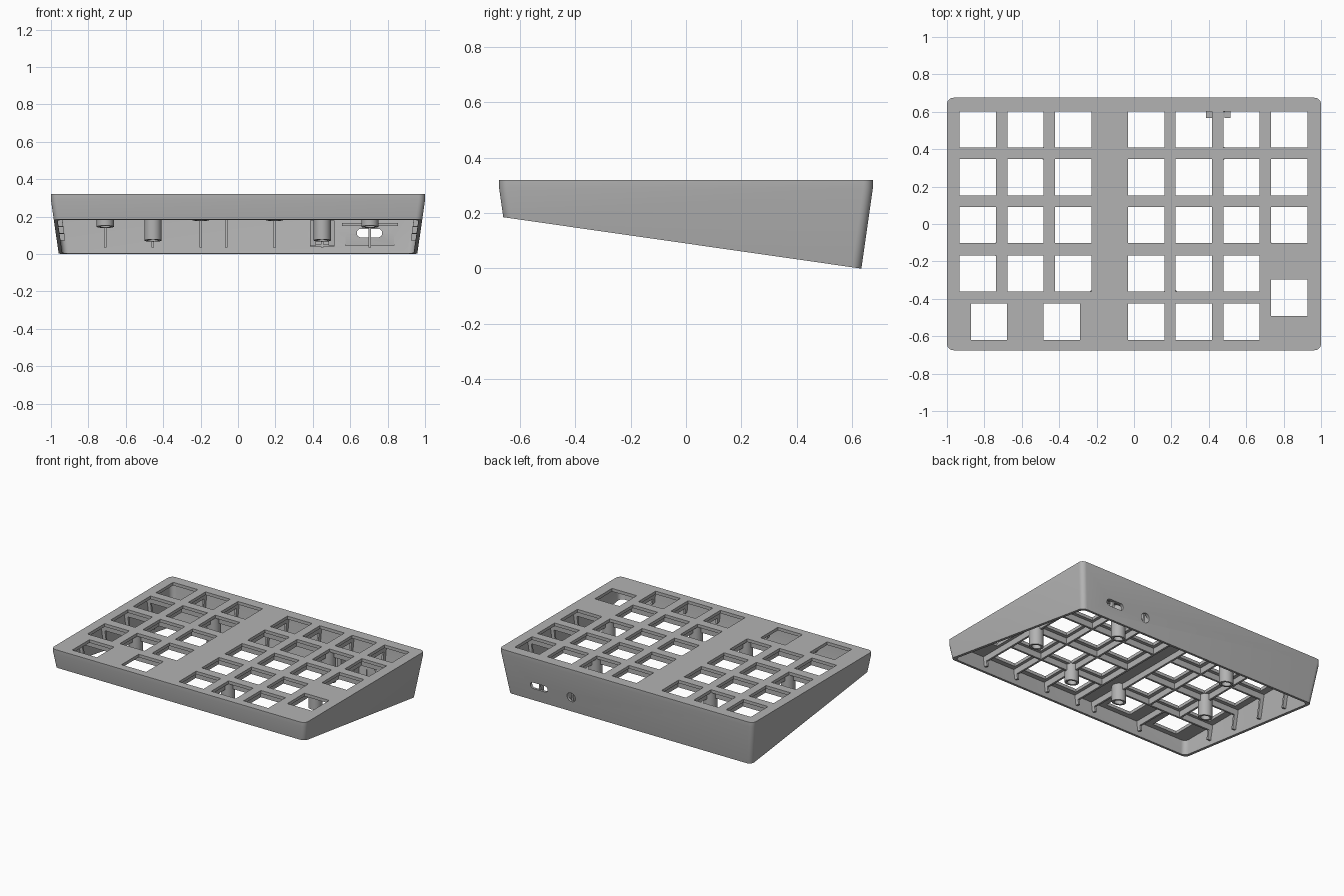
import bpy, bmesh, math

old = bpy.data.objects.get("Cube")
if old:
    bpy.data.objects.remove(old, do_unlink=True)

TOP, BAND, UNDER = 0.32, 0.29, 0.298   # top face, start of wall taper, plate underside
HALF_X, HALF_Y = 1.0, 0.675
TAPER = 0.143
WALL = 0.02

grey = bpy.data.materials.new("case_grey")
grey.use_nodes = True
grey.diffuse_color = (0.45, 0.45, 0.45, 1)
grey.node_tree.nodes["Principled BSDF"].inputs["Base Color"].default_value = (0.45, 0.45, 0.45, 1)


def base_z(y):
    """Height of the sloping underside."""
    return max(0.0, 0.185 - (y + 0.66) * 0.1434)


def inset(z):
    """How far the outer wall has leaned in at height z."""
    return TAPER * max(0.0, BAND - z)


def finish(name, bm, smooth=False):
    bmesh.ops.recalc_face_normals(bm, faces=bm.faces[:])
    mesh = bpy.data.meshes.new(name)
    bm.to_mesh(mesh)
    bm.free()
    mesh.materials.append(grey)
    ob = bpy.data.objects.new(name, mesh)
    bpy.context.collection.objects.link(ob)
    if smooth:
        smooth_object(ob)
    return ob


def smooth_object(ob):
    bpy.ops.object.select_all(action='DESELECT')
    ob.select_set(True)
    bpy.context.view_layer.objects.active = ob
    bpy.ops.object.shade_smooth_by_angle(angle=math.radians(30))


def box(bm, x0, x1, y0, y1, z0, z1):
    vs = bmesh.ops.create_cube(bm, size=1)["verts"]
    for v in vs:
        v.co = (x1 if v.co.x > 0 else x0,
                y1 if v.co.y > 0 else y0,
                z1 if v.co.z > 0 else z0)
    return vs


def rounded_ring(bm, offset, height, radius=0.035, steps=6):
    """Rounded rectangle; height(y) gives z, and the ring leans in with the walls."""
    ring = []
    for q, (sx, sy) in enumerate([(1, 1), (-1, 1), (-1, -1), (1, -1)]):
        for i in range(steps + 1):
            a = math.radians(90) * (q + i / steps)
            z = height(sy * HALF_Y)
            for _ in range(4):
                d = offset + inset(z)
                x = sx * (HALF_X - radius - d) + radius * math.cos(a)
                y = sy * (HALF_Y - radius - d) + radius * math.sin(a)
                z = height(y)
            ring.append(bm.verts.new((x, y, z)))
    return ring


def loft(name, offset, heights):
    bm = bmesh.new()
    rings = [rounded_ring(bm, offset, h) for h in heights]
    n = len(rings[0])
    for a, b in zip(rings, rings[1:]):
        for i in range(n):
            bm.faces.new((a[i], a[(i + 1) % n], b[(i + 1) % n], b[i]))
    bm.faces.new(rings[0])
    bm.faces.new(rings[-1])
    return finish(name, bm)


def cut(target, cutter):
    mod = target.modifiers.new("cut", 'BOOLEAN')
    mod.operation = 'DIFFERENCE'
    mod.solver = 'EXACT'
    mod.object = cutter
    bpy.context.view_layer.update()
    graph = bpy.context.evaluated_depsgraph_get()
    mesh = bpy.data.meshes.new_from_object(target.evaluated_get(graph))
    target.modifiers.clear()
    target.data = mesh
    bpy.data.objects.remove(cutter, do_unlink=True)


# Outer case and its hollow
case = loft("case_shell", 0, [base_z, lambda y: BAND, lambda y: TOP])
cut(case, loft("cavity_cutter", WALL,
               [lambda y: base_z(y) - 0.06, lambda y: BAND, lambda y: UNDER]))

# Key openings
cols = [-0.835, -0.58, -0.325, 0.065, 0.32, 0.575, 0.83]
rows = [0.505, 0.25, -0.005, -0.265]
keys = [(x, y) for x in cols for y in rows if (x, y) != (cols[-1], rows[-1])]
keys += [(x, -0.522) for x in (-0.775, -0.387, 0.065, 0.32, 0.575)]
keys.append((0.83, -0.395))
bm = bmesh.new()
H = 0.097
for x, y in keys:
    box(bm, x - H, x + H, y - H, y + H, 0.22, 0.4)
cut(case, finish("key_cutter", bm))

# Connector recess, slot and round socket in the back wall
bm = bmesh.new()
box(bm, 0.575, 0.835, 0.59, 0.629, 0.045, 0.16)
cut(case, finish("recess_cutter", bm))


def back_hole(name, x, z, half_len, r):
    bm = bmesh.new()
    ends = []
    for y in (0.57, 0.72):
        ring = []
        for i in range(24):
            a = math.tau * (i + 0.5) / 24
            side = half_len if math.cos(a) > 0 else -half_len
            ring.append(bm.verts.new((x + side + r * math.cos(a), y, z + r * math.sin(a))))
        ends.append(ring)
        bm.faces.new(ring)
    for i in range(24):
        j = (i + 1) % 24
        bm.faces.new((ends[0][i], ends[0][j], ends[1][j], ends[1][i]))
    cut(case, finish(name, bm))


back_hole("slot_cutter", 0.703, 0.112, 0.045, 0.023)
back_hole("socket_cutter", 0.45, 0.108, 0.0, 0.033)
smooth_object(case)

# Stiffening ribs along the key cell edges
RX, RY, T, LOW = 0.985, 0.66, 0.007, 0.255
edges_x = [-0.71, -0.455, -0.2, -0.062, 0.195, 0.45, 0.705]
edges_y = [0.378, 0.123, -0.135, -0.39]
bm = bmesh.new()
for x in edges_x:
    box(bm, x - T, x + T, -0.39 if x < -0.3 else -RY, RY, LOW, 0.305)
box(bm, -0.58 - T, -0.58 + T, -RY, -0.39, LOW, 0.305)
for y in edges_y:
    box(bm, -RX, -0.2, y - T, y + T, LOW, 0.305)
    box(bm, -0.062, 0.705 if y < -0.3 else RX, y - T, y + T, LOW, 0.305)
finish("plate_ribs", bm)

# Slim ribs running down the inside of the walls
CLEAR = 0.036
bm = bmesh.new()


def wall_rib(axis, side, pos):
    half = (HALF_X, HALF_Y)[axis]
    a, b = sorted((side * (half - 0.045), side * (half - 0.012)))
    if axis == 0:
        vs = box(bm, a, b, pos - T, pos + T, 0, 0.3)
    else:
        vs = box(bm, pos - T, pos + T, a, b, 0, 0.3)
    for v in vs:
        if v.co.z < 0.1:
            v.co.z = base_z(v.co.y) + CLEAR
        v.co[axis] -= side * inset(v.co.z)


for x in edges_x:
    wall_rib(1, 1, x)
for x in [-0.58] + edges_x[2:]:
    wall_rib(1, -1, x)
for y in edges_y:
    wall_rib(0, -1, y)
for y in edges_y[:3]:
    wall_rib(0, 1, y)
finish("wall_ribs", bm)

# Hollow screw posts, trimmed parallel to the underside
posts = [(-0.455, 0.378), (0.45, 0.378), (-0.71, -0.135),
         (0.705, -0.135), (-0.2, -0.39), (0.195, -0.39)]
bm = bmesh.new()
N = 24
for px, py in posts:
    rings = []
    for r, top in ((0.046, 0.303), (0.046, None), (0.03, None), (0.03, 0.27)):
        ring = []
        for i in range(N):
            a = math.tau * i / N
            y = py + r * math.sin(a)
            z = base_z(y) + CLEAR if top is None else top
            ring.append(bm.verts.new((px + r * math.cos(a), y, z)))
        rings.append(ring)
    for a, b in zip(rings, rings[1:]):
        for i in range(N):
            j = (i + 1) % N
            bm.faces.new((a[i], a[j], b[j], b[i]))
    bm.faces.new(rings[0])
    bm.faces.new(rings[-1])
finish("screw_posts", bm, smooth=True)

# Brackets behind the socket and the slot
bm = bmesh.new()
for x in (0.4, 0.5):
    box(bm, x - 0.016, x + 0.016, 0.566, 0.632, 0.045, 0.18)
box(bm, 0.384, 0.516, 0.6, 0.63, 0.04, 0.05)
finish("socket_bracket", bm)
bm = bmesh.new()
box(bm, 0.555, 0.855, 0.603, 0.64, 0.15, 0.165)
finish("slot_bracket", bm)
